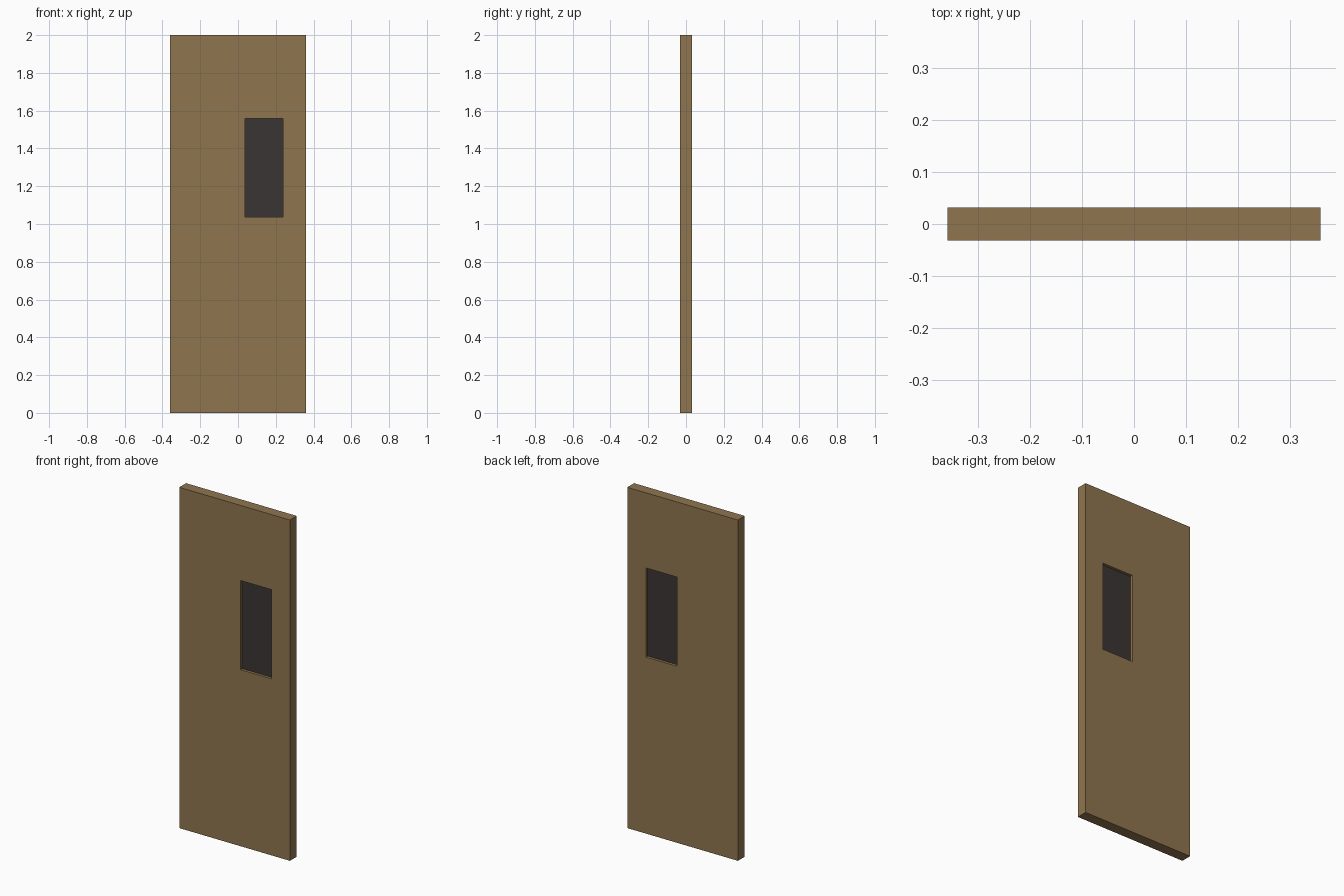
import bpy, bmesh

if "Cube" in bpy.data.objects:
    bpy.data.objects.remove(bpy.data.objects["Cube"])

W, H, T = 0.718, 2.0, 0.063            # door size
WX0, WX1, WZ0, WZ1 = 0.038, 0.238, 1.036, 1.559   # window opening
RECESS = 0.016


def material(name, rgb):
    m = bpy.data.materials.new(name)
    m.diffuse_color = (*rgb, 1)
    m.use_nodes = True
    m.node_tree.nodes["Principled BSDF"].inputs["Base Color"].default_value = m.diffuse_color
    return m


def add_object(name, bm, mat):
    bmesh.ops.recalc_face_normals(bm, faces=bm.faces)
    me = bpy.data.meshes.new(name)
    bm.to_mesh(me)
    bm.free()
    me.materials.append(mat)
    ob = bpy.data.objects.new(name, me)
    bpy.context.collection.objects.link(ob)
    return ob


def rect(bm, x0, x1, z0, z1, y):
    return [bm.verts.new((x, y, z)) for x, z in ((x0, z0), (x1, z0), (x1, z1), (x0, z1))]


wood = material("brown wood", (0.275, 0.181, 0.078))
glass = material("dark glass", (0.044, 0.036, 0.036))

# Door panel with a window opening through it
bm = bmesh.new()
outer = [rect(bm, -W / 2, W / 2, 0, H, y) for y in (-T / 2, T / 2)]
inner = [rect(bm, WX0, WX1, WZ0, WZ1, y) for y in (-T / 2, T / 2)]
for a, b in ((outer[0], inner[0]), (outer[1], inner[1]),
             (outer[0], outer[1]), (inner[0], inner[1])):
    for i in range(4):
        j = (i + 1) % 4
        bm.faces.new((a[i], a[j], b[j], b[i]))
add_object("door_panel", bm, wood)

# Glass pane, recessed from both faces
bm = bmesh.new()
d = T / 2 - RECESS
a, b = (rect(bm, WX0, WX1, WZ0, WZ1, y) for y in (-d, d))
bm.faces.new(a)
bm.faces.new(b)
for i in range(4):
    j = (i + 1) % 4
    bm.faces.new((a[i], a[j], b[j], b[i]))
# drop the hidden rim so it does not overlap the opening
bm.normal_update()
bmesh.ops.delete(bm, geom=[f for f in bm.faces if abs(f.normal.y) < 0.5], context='FACES_ONLY')
for f in bm.faces:
    f.normal_update()
    if f.normal.y * f.calc_center_median().y < 0:
        f.normal_flip()
me = bpy.data.meshes.new("window_glass")
bm.to_mesh(me)
bm.free()
me.materials.append(glass)
bpy.context.collection.objects.link(bpy.data.objects.new("window_glass", me))
